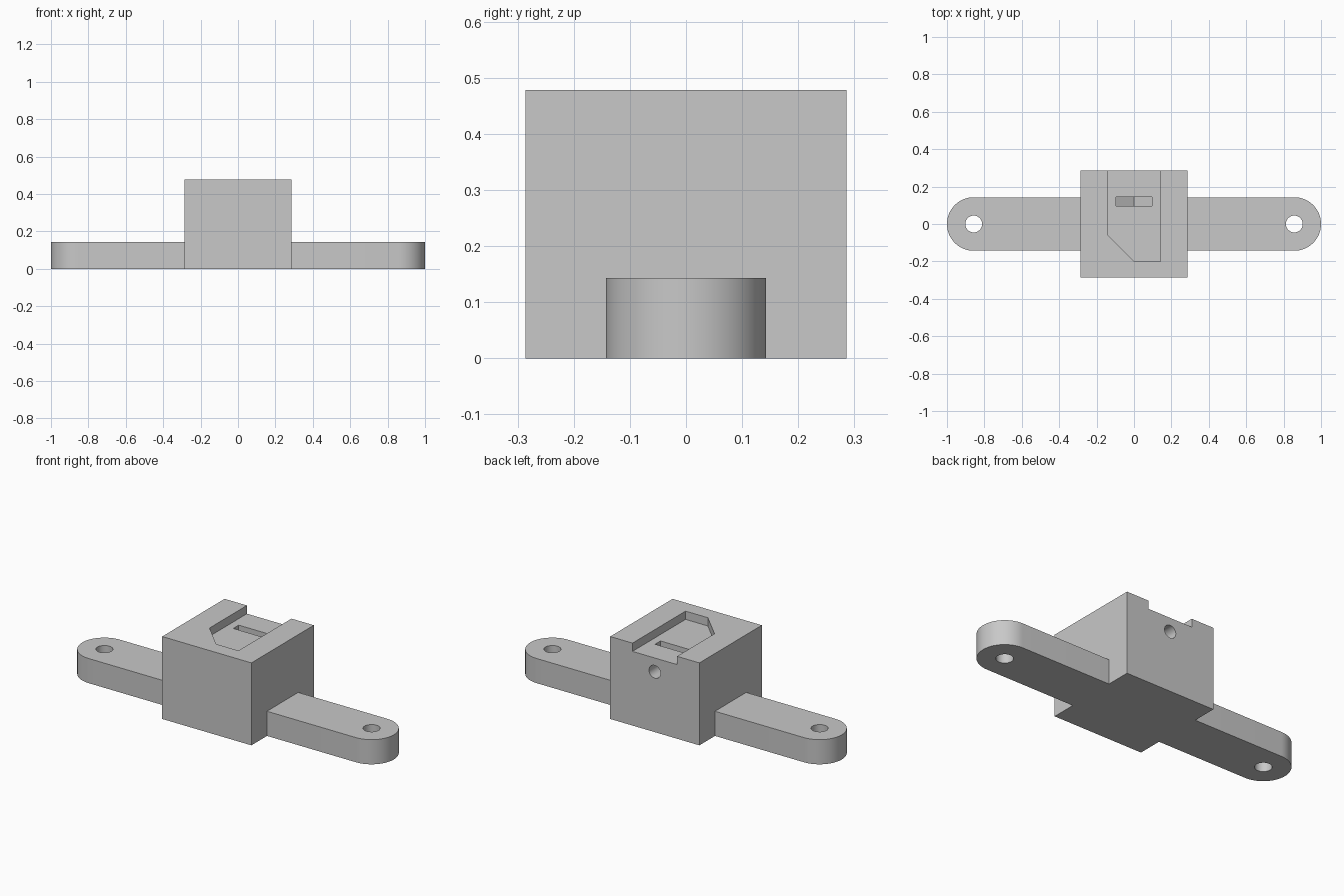
import bpy, bmesh, math
from mathutils import Vector

cube = bpy.data.objects.get("Cube")
if cube:
    bpy.data.objects.remove(cube, do_unlink=True)

grey = bpy.data.materials.new("plain grey")
grey.use_nodes = True
colour = (0.58, 0.58, 0.58, 1)
grey.diffuse_color = colour
grey.node_tree.nodes["Principled BSDF"].inputs["Base Color"].default_value = colour


def prism(name, outline, start, end, axis="z"):
    """Extrude an outline along z, or an x-z outline along y."""
    bm = bmesh.new()
    place = (lambda a, b: (a, b, start)) if axis == "z" else (lambda a, b: (a, start, b))
    face = bm.faces.new([bm.verts.new(place(a, b)) for a, b in outline])
    ext = bmesh.ops.extrude_face_region(bm, geom=[face])
    step = end - start
    move = Vector((0, 0, step)) if axis == "z" else Vector((0, step, 0))
    bmesh.ops.translate(bm, vec=move, verts=[v for v in ext["geom"] if isinstance(v, bmesh.types.BMVert)])
    bmesh.ops.recalc_face_normals(bm, faces=bm.faces)
    mesh = bpy.data.meshes.new(name)
    bm.to_mesh(mesh)
    bm.free()
    mesh.materials.append(grey)
    obj = bpy.data.objects.new(name, mesh)
    bpy.context.collection.objects.link(obj)
    return obj


def arc(cx, cy, r, a0, a1, n):
    return [(cx + r * math.cos(math.radians(a0 + (a1 - a0) * i / n)),
             cy + r * math.sin(math.radians(a0 + (a1 - a0) * i / n))) for i in range(n + 1)]


def circle(cx, cy, r, n=48):
    return arc(cx, cy, r, 0, 360, n)[:-1]


def combine(target, other, operation):
    mod = target.modifiers.new(operation.lower(), "BOOLEAN")
    mod.operation, mod.solver, mod.object = operation, "EXACT", other
    bpy.context.view_layer.objects.active = target
    bpy.ops.object.modifier_apply(modifier=mod.name)
    bpy.data.objects.remove(other, do_unlink=True)


HALF, TOP, FLOOR = 0.286, 0.478, 0.43
ARM_X, ARM_R, ARM_H = 0.857, 0.143, 0.143
SCREW_Z = 0.35

# Block joined to the round-ended mounting arms
body = prism("mounting_block", [(-HALF, -HALF), (HALF, -HALF), (HALF, HALF), (-HALF, HALF)], 0, TOP)
arms = prism("mounting_arms", arc(ARM_X, 0, ARM_R, -90, 90, 32) + arc(-ARM_X, 0, ARM_R, 90, 270, 32), 0, ARM_H)
combine(body, arms, "UNION")

# Bolt holes at the arm ends
for side in (-1, 1):
    combine(body, prism("bolt_hole", circle(side * ARM_X, 0, 0.045), -0.1, 0.3), "DIFFERENCE")

# Chamfered recess open to the back
recess = [(-0.143, 0.4), (-0.143, -0.057), (0, -0.2), (0.143, -0.2), (0.143, 0.4)]
combine(body, prism("top_recess", recess, FLOOR, 0.6), "DIFFERENCE")

# Nut slot with a pointed bottom
nut = [(-0.097, 0.46), (-0.097, 0.294), (0, 0.238), (0.097, 0.294), (0.097, 0.46)]
combine(body, prism("nut_slot", nut, 0.095, 0.145, "y"), "DIFFERENCE")

# Screw hole from the back into the nut slot
combine(body, prism("screw_hole", circle(0, SCREW_Z, 0.037), 0.03, 0.4, "y"), "DIFFERENCE")

# Smooth round walls, sharp edges elsewhere
bpy.ops.object.select_all(action="DESELECT")
body.select_set(True)
bpy.context.view_layer.objects.active = body
bpy.ops.object.shade_smooth_by_angle(angle=math.radians(30))
